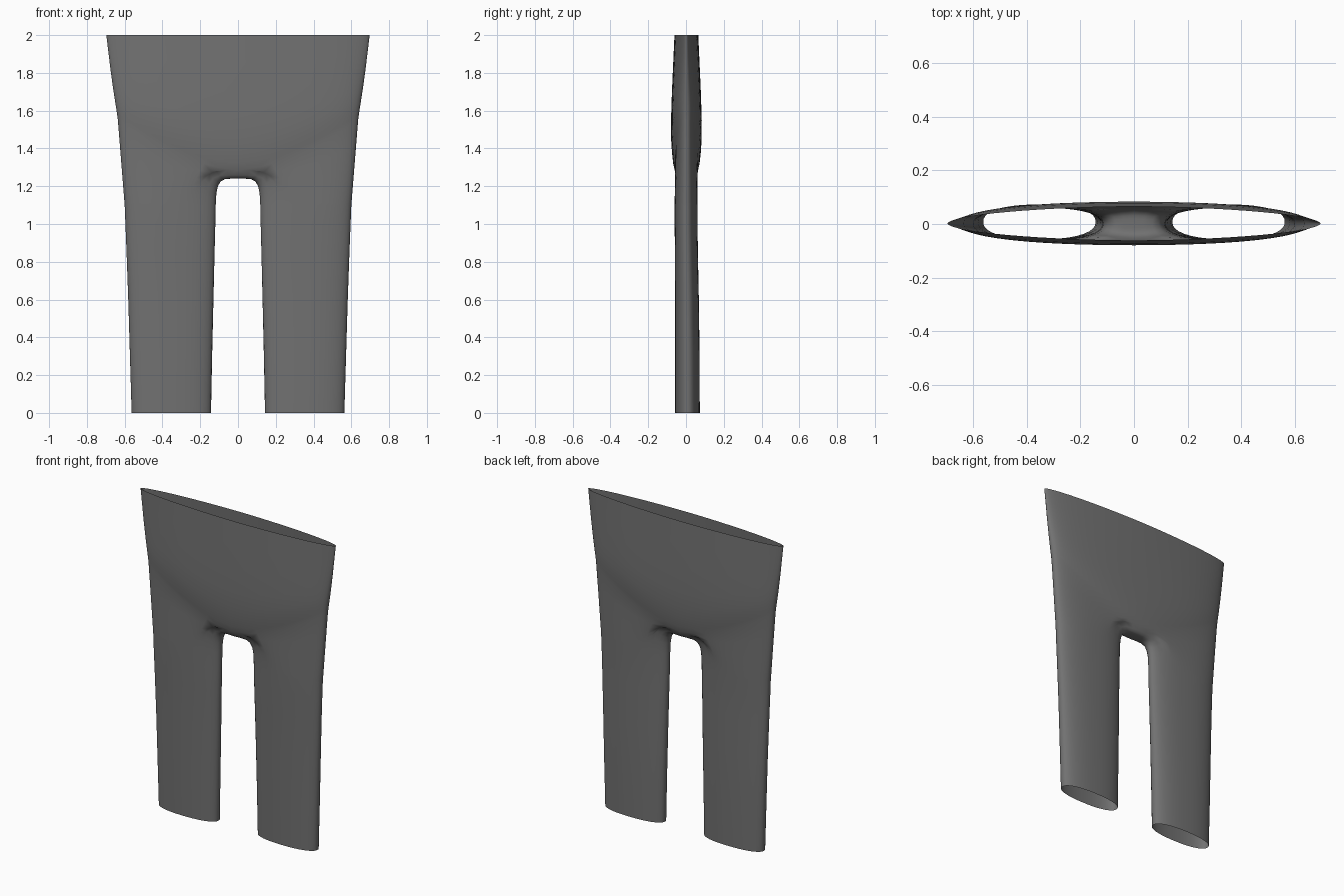
import bpy, bmesh
from math import cos, sin, radians, copysign

if "Cube" in bpy.data.objects:
    bpy.data.objects.remove(bpy.data.objects["Cube"])

N_OUT, N_IN = 32, 10      # points on the outer sweep and on the inner thigh
SPLIT = 130               # angle where the inner thigh begins


def power(v, e):
    return copysign(abs(v) ** e, v)


def oval(a, cx, cy, rx, ry, n):
    a = radians(a)
    return cx + rx * power(cos(a), 2 / n), cy + ry * power(sin(a), 2 / n)


def leg_ring(z, x_in, x_out, y_front, y_back):
    angles = [-SPLIT + 2 * SPLIT * i / N_OUT for i in range(N_OUT + 1)]
    angles += [SPLIT + (360 - 2 * SPLIT) * i / N_IN for i in range(1, N_IN)]
    return [(*oval(a, (x_in + x_out) / 2, (y_front + y_back) / 2,
                   (x_out - x_in) / 2, (y_back - y_front) / 2, 2.3), z) for a in angles]


def hip_arc(z_seam, z_side, x, y, n):
    # front-to-back arc that climbs towards the outer hip
    pts = []
    for i in range(N_OUT + 1):
        px, py = oval(-90 + 180 * i / N_OUT, 0, 0.002, x, y, n)
        px = 0 if i in (0, N_OUT) else px
        pts.append((px, py, z_seam + (z_side - z_seam) * (px / x) ** 1.6))
    return pts


# leg rings from hem to upper thigh
rows = [leg_ring(*r) for r in (
    (0.0, 0.143, 0.563, -0.057, 0.073),
    (0.3, 0.137, 0.572, -0.058, 0.072),
    (0.6, 0.130, 0.581, -0.058, 0.068),
    (0.85, 0.124, 0.590, -0.059, 0.063),
    (1.0, 0.120, 0.596, -0.060, 0.061),
    (1.1, 0.118, 0.600, -0.060, 0.061))]

# crotch row: hip arc closed by a saddle on the centre line
crotch = hip_arc(1.285, 1.55, 0.636, 0.064, 2.6)
for i in range(1, N_IN):
    s = 1 - 2 * i / N_IN
    crotch.append((0, 0.002 + 0.062 * power(s, 0.8), 1.24 + 0.045 * s ** 4))
thigh = rows[-1]
for f, g in ((0.03, 0.45), (0.10, 0.72), (0.22, 0.89), (0.42, 0.985), (0.7, 1.0), (1, 1)):
    row = []
    for a, b in zip(thigh, crotch):
        # rounded fillet at the inner thigh, straight blend at the outer hip
        w = max(0, 1 - b[0] / 0.5) ** 2
        h = f + (g - f) * w
        row.append((a[0] + (b[0] - a[0]) * f, a[1] + (b[1] - a[1]) * f,
                    a[2] + (b[2] - a[2]) * h))
    rows.append(row)
n_leg = len(rows)

# hips up to the open waist
rows += [hip_arc(*r) for r in (
    (1.32, 1.58, 0.640, 0.070, 2.5),
    (1.38, 1.62, 0.646, 0.077, 2.4),
    (1.45, 1.67, 0.654, 0.082, 2.25),
    (1.55, 1.73, 0.663, 0.083, 2.1),
    (1.70, 1.81, 0.674, 0.077, 2.0),
    (1.85, 1.90, 0.685, 0.070, 1.9),
    (2.00, 2.00, 0.697, 0.063, 1.8))]

bm = bmesh.new()
grid = [[bm.verts.new(p) for p in row] for row in rows]
for r, (lo, hi) in enumerate(zip(grid, grid[1:])):
    closed = r + 1 < n_leg
    count = len(lo) if closed else N_OUT
    for i in range(count):
        j = (i + 1) % len(lo)
        bm.faces.new((lo[i], lo[j], hi[j], hi[i]))

# mirror the second leg and weld the centre seam
geom = bmesh.ops.duplicate(bm, geom=bm.verts[:] + bm.edges[:] + bm.faces[:])["geom"]
for v in [g for g in geom if isinstance(g, bmesh.types.BMVert)]:
    v.co.x *= -1
bmesh.ops.reverse_faces(bm, faces=[g for g in geom if isinstance(g, bmesh.types.BMFace)])
bmesh.ops.remove_doubles(bm, verts=bm.verts[:], dist=0.0005)
# relax the hip area so the legs flow into the seat
soft = [v for v in bm.verts if 1.26 < v.co.z < 1.9 and not v.is_boundary]
for _ in range(3):
    bmesh.ops.smooth_vert(bm, verts=soft, factor=0.3, use_axis_x=False,
                          use_axis_y=True, use_axis_z=False)
mesh = bpy.data.meshes.new("trousers")
bm.to_mesh(mesh)
bm.free()
trousers = bpy.data.objects.new("trousers", mesh)
bpy.context.collection.objects.link(trousers)
for p in mesh.polygons:
    p.use_smooth = True

# dark grey cloth
cloth = bpy.data.materials.new("dark_cloth")
cloth.diffuse_color = (0.165, 0.165, 0.165, 1)
cloth.use_nodes = True
cloth.node_tree.nodes["Principled BSDF"].inputs["Base Color"].default_value = cloth.diffuse_color
mesh.materials.append(cloth)
